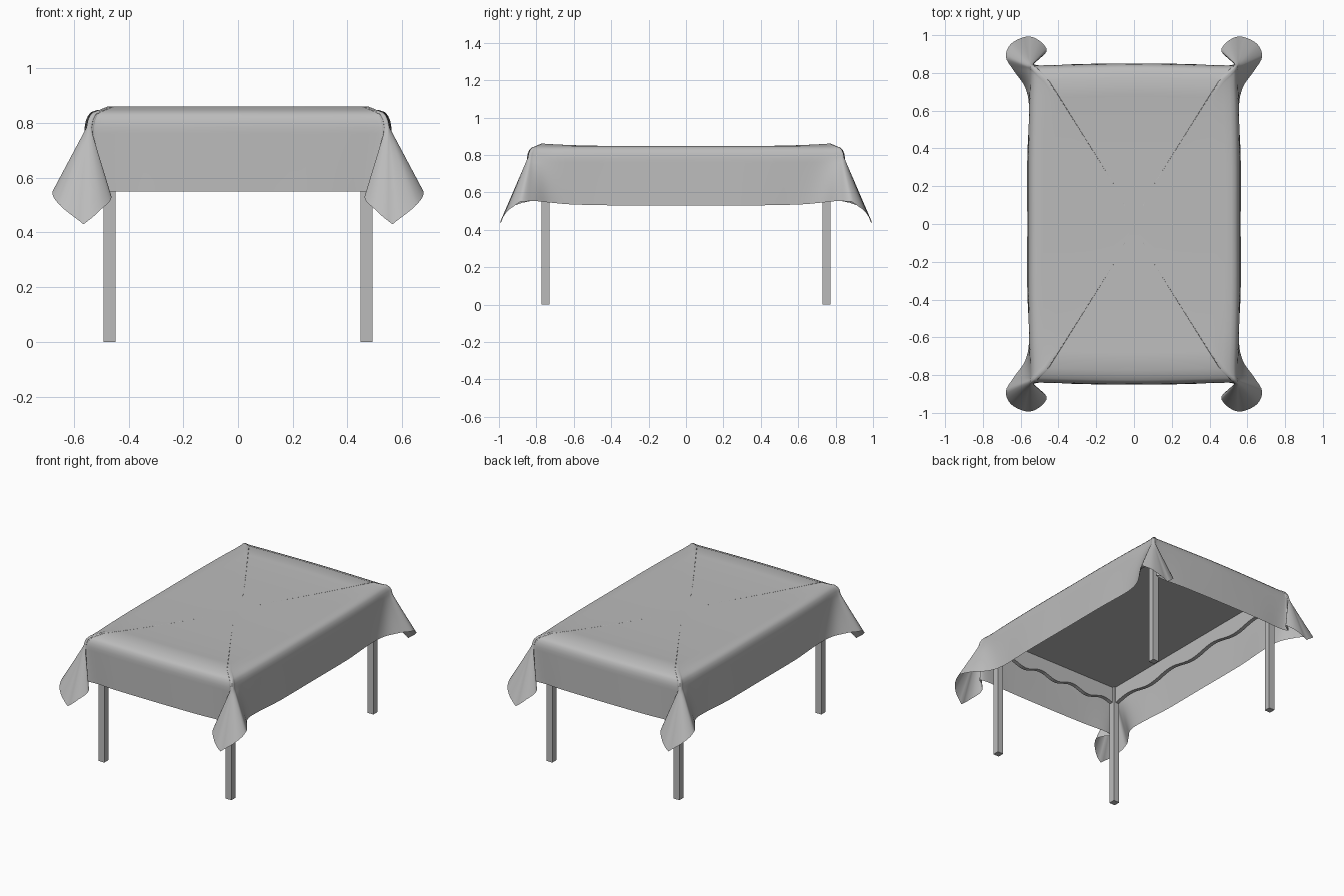
import bpy
import bmesh
from math import cos, pi
from mathutils import Vector

default_cube = bpy.data.objects.get("Cube")
if default_cube:
    bpy.data.objects.remove(default_cube, do_unlink=True)

grey = bpy.data.materials.new("plain_grey")
grey.use_nodes = True
colour = (0.5, 0.5, 0.5, 1)
grey.diffuse_color = colour
grey.node_tree.nodes["Principled BSDF"].inputs["Base Color"].default_value = colour


def finish(name, bm, smooth=False):
    """Turn a bmesh into a named grey object."""
    mesh = bpy.data.meshes.new(name)
    bm.to_mesh(mesh)
    bm.free()
    mesh.materials.append(grey)
    for face in mesh.polygons:
        face.use_smooth = smooth
    obj = bpy.data.objects.new(name, mesh)
    bpy.context.collection.objects.link(obj)
    return obj


def box(name, centre, size):
    bm = bmesh.new()
    bmesh.ops.create_cube(bm, size=1)
    bmesh.ops.scale(bm, vec=size, verts=bm.verts)
    bmesh.ops.translate(bm, vec=centre, verts=bm.verts)
    return finish(name, bm)


def apron(name, along_y, half_length, offset):
    """Board with a wavy lower edge, centred on one side of the table."""
    thickness, top, steps = 0.026, 0.82, 40
    profile = [(-half_length, top), (half_length, top)]
    for i in range(steps + 1):
        u = 1 - 2 * i / steps
        profile.append((u * half_length, 0.71 - 0.015 * cos(2 * pi * u / 0.55)))
    bm = bmesh.new()
    verts = []
    for u, z in profile:
        side = offset - thickness / 2
        verts.append(bm.verts.new((side, u, z) if along_y else (u, side, z)))
    face = bm.faces.new(verts)
    push = Vector((thickness, 0, 0) if along_y else (0, thickness, 0))
    result = bmesh.ops.extrude_face_region(bm, geom=[face], use_keep_orig=True)
    moved = [g for g in result["geom"] if isinstance(g, bmesh.types.BMVert)]
    bmesh.ops.translate(bm, vec=push, verts=moved)
    bmesh.ops.recalc_face_normals(bm, faces=bm.faces)
    return finish(name, bm)


def spline(points, steps=5):
    """Smooth curve through quarter-ring points; height runs straight between them."""
    first, last = points[1].copy(), points[-2].copy()
    first.y *= -1
    last.x *= -1
    padded = [first] + points + [last]
    curve = []
    for a, b, c, d in zip(padded, padded[1:], padded[2:], padded[3:]):
        for i in range(steps):
            t = i / steps
            p = b + (c - a) * (t / 2)
            p += (a * 2 - b * 5 + c * 4 - d) * (t * t / 2)
            p += (b * 3 - a - c * 3 + d) * (t ** 3 / 2)
            p.z = b.z + (c.z - b.z) * t
            curve.append(p)
    curve.append(points[-1].copy())
    return curve


def tablecloth():
    # hem x, y, z, then the x, y of the table edge it hangs from
    quarter = [
        (.565, 0, .53, .56, 0),
        (.565, .35, .53, .56, .35),
        (.555, .6, .535, .555, .62),
        (.575, .72, .545, .55, .74),
        (.635, .81, .555, .55, .81),
        (.678, .885, .55, .553, .83),
        (.65, .955, .5, .553, .838),
        (.565, .993, .43, .55, .845),
        (.5, .97, .485, .545, .846),
        (.462, .92, .53, .54, .846),
        (.5, .875, .545, .535, .845),
        (.535, .85, .55, .53, .842),
        (.47, .838, .55, .5, .84),
        (.3, .847, .55, .3, .845),
        (0, .85, .55, 0, .85),
    ]
    hem = spline([Vector(p[:3]) for p in quarter])
    edge = spline([Vector((p[3], p[4], 0.785)) for p in quarter])

    # hanging part, from hem up to the table edge
    drop = 10
    rows = [[h.lerp(e, i / drop) for h, e in zip(hem, edge)] for i in range(drop + 1)]

    # rounded shoulder, then the nearly flat top closing at the centre
    for inset, z in ((0.004, 0.808), (0.012, 0.827), (0.024, 0.84), (0.045, 0.847)):
        kx, ky = 1 - inset / 0.56, 1 - inset / 0.85
        rows.append([Vector((p.x * kx, p.y * ky, z)) for p in edge])
    for k in (0.86, 0.75, 0.6, 0.4, 0.2, 0):
        row = []
        for p in edge:
            x, y = p.x * k, p.y * (k + 0.05 if k else 0)
            row.append(Vector((x, y, 0.847 + 0.014 * min(1, abs(y) / 0.77) ** 4)))
        rows.append(row)

    bm = bmesh.new()
    grid = [[bm.verts.new(p) for p in row] for row in rows]
    for low, high in zip(grid, grid[1:]):
        for i in range(len(low) - 1):
            bm.faces.new((low[i], low[i + 1], high[i + 1], high[i]))
    bmesh.ops.remove_doubles(bm, verts=bm.verts, dist=0.0002)
    cloth = finish("tablecloth", bm, smooth=True)
    mirror = cloth.modifiers.new("four_corners", "MIRROR")
    mirror.use_axis = (True, True, False)
    mirror.merge_threshold = 0.0005
    return cloth


# table under the cloth
box("tabletop", (0, 0, 0.825), (1.04, 1.62, 0.02))
for x, side in ((-1, "right"), (1, "left")):
    apron(side + "_apron", True, 0.74, x * 0.475)
    for y, end in ((-1, "front"), (1, "back")):
        box(end + "_" + side + "_leg", (x * 0.47, y * 0.75, 0.41), (0.043, 0.043, 0.82))
for y, end in ((-1, "front"), (1, "back")):
    apron(end + "_apron", False, 0.46, y * 0.755)

tablecloth()
